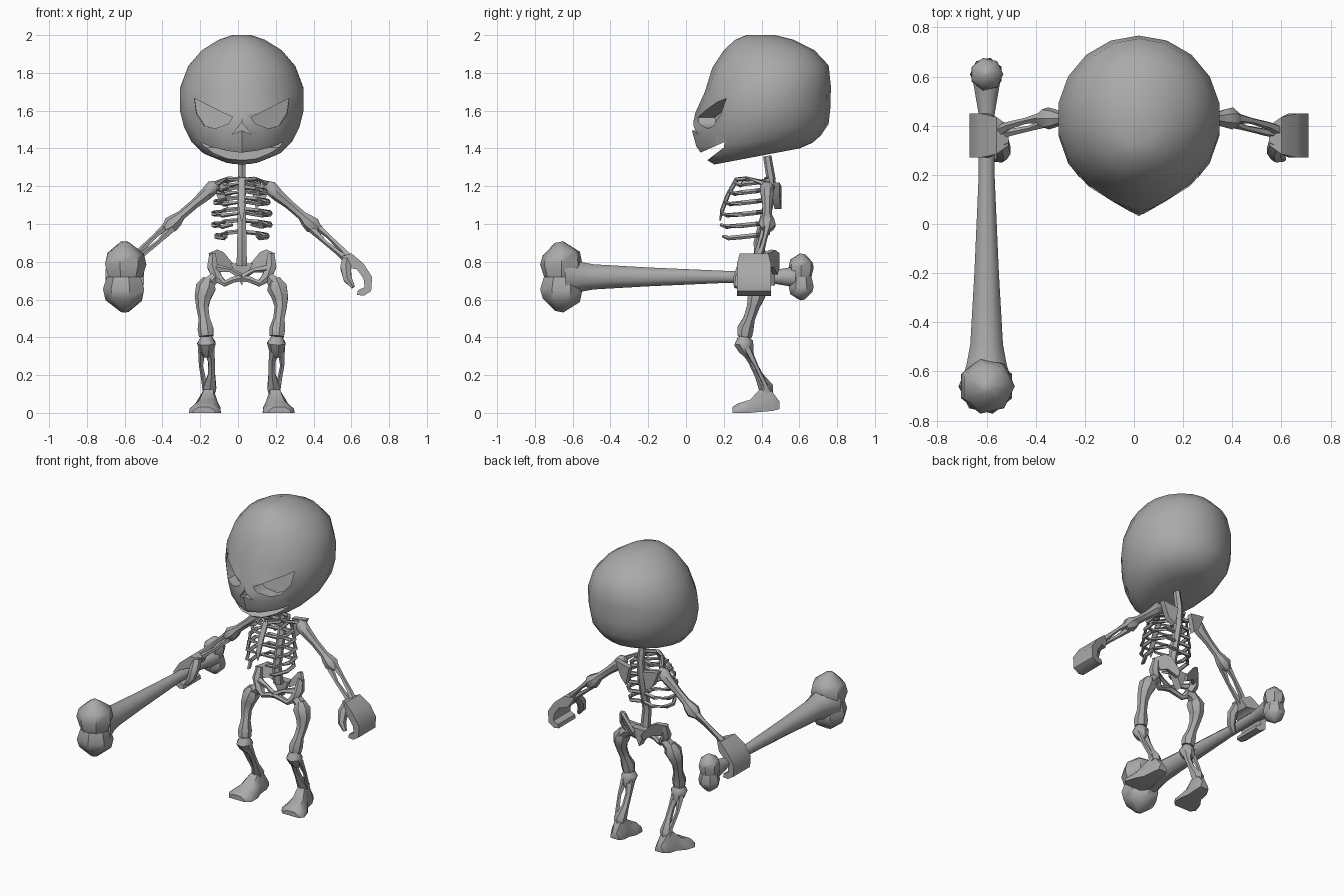
import bpy, bmesh, math
from mathutils import Vector

CX = 0.02  # body symmetry plane
bone = bpy.data.materials.new("bone_grey")
bone.diffuse_color = (0.4, 0.4, 0.4, 1)


def finish(name, bm, angle=45):
    bmesh.ops.recalc_face_normals(bm, faces=bm.faces)
    me = bpy.data.meshes.new(name)
    bm.to_mesh(me)
    bm.free()
    me.materials.append(bone)
    ob = bpy.data.objects.new(name, me)
    bpy.context.collection.objects.link(ob)
    bpy.ops.object.select_all(action='DESELECT')
    ob.select_set(True)
    bpy.context.view_layer.objects.active = ob
    bpy.ops.object.shade_smooth_by_angle(angle=math.radians(angle))
    return ob


def skin(bm, rings):
    """Join vertex rings into a closed surface."""
    vs = [[bm.verts.new(p) for p in r] for r in rings]
    n = len(vs[0])
    for a, b in zip(vs, vs[1:]):
        for i in range(n):
            j = (i + 1) % n
            bm.faces.new((a[i], a[j], b[j], b[i]))
    bm.faces.new(vs[0][::-1])
    bm.faces.new(vs[-1])


def tube(name, pts, sides=6, side=1, flat=1.0):
    """Bone along (x, y, z, radius) points; flat squeezes it front to back."""
    P = [Vector((CX + side * p[0], p[1], p[2])) for p in pts]
    rings = []
    for k, p in enumerate(P):
        t = (P[min(k + 1, len(P) - 1)] - P[max(k - 1, 0)]).normalized()
        ref = Vector((0, 1, 0)) if abs(t.y) < 0.8 else Vector((0, 0, 1))
        u = t.cross(ref).normalized()
        v = t.cross(u)
        r = pts[k][3]
        rings.append([p + u * r * math.cos(a) + v * r * flat * math.sin(a)
                      for a in (2 * math.pi * (i + 0.5) / sides for i in range(sides))])
    bm = bmesh.new()
    skin(bm, rings)
    return finish(name, bm)


def prism(name, front, back, side=1, angle=45):
    """Solid between two matching outlines."""
    bm = bmesh.new()
    skin(bm, [[(CX + side * x, y, z) for x, y, z in o] for o in (front, back)])
    return finish(name, bm, angle)


# Skull: rings of (front z, back z, front y, back y, half width)
SKULL = [(1.315, 1.40, 0.15, 0.60, 0.13), (1.345, 1.43, 0.10, 0.67, 0.215),
         (1.41, 1.47, 0.075, 0.715, 0.27), (1.50, 1.53, 0.07, 0.755, 0.31),
         (1.59, 1.62, 0.075, 0.765, 0.333), (1.70, 1.73, 0.10, 0.767, 0.333),
         (1.83, 1.84, 0.14, 0.755, 0.288), (1.92, 1.92, 0.20, 0.68, 0.215),
         (1.975, 1.975, 0.26, 0.57, 0.125), (2.0, 2.0, 0.32, 0.47, 0.05)]
rings = []
for zf, zb, yf, yb, w in SKULL:
    ring = []
    for i in range(18):
        a = 2 * math.pi * i / 18
        t = (1 - math.cos(a)) / 2
        nose = {1.41: 0.02, 1.50: 0.04, 1.59: 0.025}.get(zf, 0) if i == 0 else 0
        ring.append((CX + w * math.sin(a), yf + (yb - yf) * t - nose, zf + (zb - zf) * t))
    rings.append(ring)
bm = bmesh.new()
skin(bm, rings)
skull = finish("skull", bm)

# Cutters: grin wedge, nose hole, angry eye sockets
cutters = []
grin = [(0.205, 1.435), (0.07, 1.375), (-0.08, 1.305), (0.015, 1.225), (0.11, 1.335), (0.2, 1.405)]
cutters.append(prism("grin_cutter", [(-0.5, y, z) for y, z in grin], [(0.5, y, z) for y, z in grin]))
hole = [(0, 1.54), (0.05, 1.475), (0, 1.495), (-0.05, 1.475)]
cutters.append(prism("nose_cutter", [(x, -0.2, z) for x, z in hole], [(x, 0.085, z) for x, z in hole]))
eye = [(0.262, 1.665), (0.05, 1.565), (0.075, 1.53), (0.15, 1.505), (0.205, 1.52), (0.25, 1.585)]
for s in (-1, 1):
    cutters.append(prism("eye_cutter", [(x, -0.2, z) for x, z in eye],
                         [(x * 0.95, 0.475 - math.sqrt(0.335 ** 2 - x * x) + 0.01, z) for x, z in eye], s))
for c in cutters:
    m = skull.modifiers.new("cut", 'BOOLEAN')
    m.operation, m.solver, m.object = 'DIFFERENCE', 'EXACT', c
    bpy.context.view_layer.objects.active = skull
    bpy.ops.object.modifier_apply(modifier=m.name)
    bpy.data.objects.remove(c)
bpy.ops.object.select_all(action='DESELECT')
skull.select_set(True)
bpy.ops.object.shade_smooth_by_angle(angle=math.radians(38))

# Spine and breastbone
tube("spine", [(0, 0.43, 1.36, 0.022), (0, 0.45, 1.24, 0.024), (0, 0.44, 1.12, 0.027),
               (0, 0.41, 1.0, 0.027), (0, 0.385, 0.9, 0.028), (0, 0.40, 0.78, 0.032)])
tube("breastbone", [(0, 0.27, 1.24, 0.02), (0, 0.22, 1.15, 0.02), (0, 0.19, 1.07, 0.018),
                    (0, 0.18, 1.015, 0.004)], 6, 1, 0.6)

# Rib rows: (z, half width, front y, front end x)
RIBS = [(1.22, 0.09, 0.26, 0.01), (1.175, 0.125, 0.23, 0.01), (1.12, 0.14, 0.205, 0.01),
        (1.06, 0.15, 0.19, 0.02), (1.0, 0.15, 0.185, 0.05), (0.94, 0.135, 0.195, 0.08)]

# Hand outline in x, z
FINGERS = [(0.53, 0.83), (0.58, 0.845), (0.645, 0.79), (0.69, 0.72), (0.685, 0.645), (0.645, 0.62),
           (0.61, 0.625), (0.615, 0.65), (0.65, 0.665), (0.645, 0.71), (0.61, 0.76), (0.56, 0.77)]
# Foot sections: (y, height, half width, centre x, bottom z)
FOOT = [(0.245, 0.03, 0.06, 0.20, 0.0), (0.275, 0.05, 0.085, 0.195, 0.0), (0.34, 0.07, 0.075, 0.185, 0.0),
        (0.39, 0.125, 0.05, 0.175, 0.005), (0.455, 0.115, 0.045, 0.17, 0.01), (0.495, 0.06, 0.03, 0.165, 0.02)]

for s, tag in ((-1, "right"), (1, "left")):
    for k, (z, w, yf, xe) in enumerate(RIBS):
        tube(f"{tag}_rib_{k + 1}",
             [(0.01, 0.425, z + 0.02, 0.012), (w * 0.6, 0.435, z + 0.012, 0.013), (w, 0.37, z, 0.013),
              (w, 0.3, z - 0.008, 0.013), (w * 0.7, yf + 0.03, z - 0.015, 0.012), (xe, yf, z - 0.004, 0.008)], 5, s)
    # Shoulder girdle
    tube(f"{tag}_collarbone", [(0.01, 0.27, 1.235, 0.012), (0.07, 0.32, 1.24, 0.012),
                               (0.13, 0.42, 1.215, 0.016)], 5, s)
    blade = [(0.16, 0.46, 1.22), (0.05, 0.47, 1.20), (0.075, 0.47, 1.08), (0.12, 0.46, 1.12)]
    prism(f"{tag}_shoulder_blade", blade, [(x, y + 0.035, z) for x, y, z in blade], s)
    # Arm
    tube(f"{tag}_upper_arm", [(0.125, 0.43, 1.215, 0.018), (0.15, 0.43, 1.195, 0.04), (0.19, 0.43, 1.155, 0.035),
                              (0.25, 0.43, 1.105, 0.026), (0.32, 0.43, 1.045, 0.026), (0.345, 0.43, 1.02, 0.038),
                              (0.375, 0.43, 0.995, 0.046), (0.405, 0.425, 0.97, 0.025)], 7, s)
    tube(f"{tag}_forearm_upper", [(0.385, 0.435, 1.0, 0.024), (0.46, 0.42, 0.935, 0.013),
                                  (0.53, 0.40, 0.865, 0.017), (0.57, 0.38, 0.82, 0.024)], 5, s)
    tube(f"{tag}_forearm_lower", [(0.37, 0.415, 0.975, 0.022), (0.44, 0.39, 0.905, 0.012),
                                  (0.51, 0.375, 0.85, 0.015), (0.56, 0.37, 0.81, 0.022)], 5, s)
    # Hand curled around a grip
    prism(f"{tag}_hand", [(x, 0.27 + 0.05 * max(0, (0.6 - x) / 0.07), z) for x, z in FINGERS],
          [(x, 0.45 - 0.05 * max(0, (0.6 - x) / 0.07), z) for x, z in FINGERS], s)
    tube(f"{tag}_thumb", [(0.56, 0.34, 0.82, 0.03), (0.55, 0.30, 0.77, 0.032), (0.56, 0.275, 0.71, 0.026),
                          (0.59, 0.265, 0.665, 0.012)], 6, s)
    # Pelvis half: hip blade and lower loop
    wing = [(0.175, 0.40, 0.845), (0.13, 0.45, 0.865), (0.095, 0.47, 0.85), (0.03, 0.47, 0.77),
            (0.035, 0.46, 0.735), (0.10, 0.44, 0.775), (0.135, 0.41, 0.77)]
    prism(f"{tag}_hip_blade", wing, [(x, y + 0.025, z - 0.004) for x, y, z in wing], s)
    tube(f"{tag}_hip_loop", [(0.155, 0.42, 0.84, 0.02), (0.155, 0.40, 0.775, 0.032), (0.13, 0.385, 0.715, 0.03),
                             (0.09, 0.37, 0.685, 0.018), (0.045, 0.36, 0.705, 0.018), (0, 0.36, 0.715, 0.02)], 6, s)
    tube(f"{tag}_pubic_bar", [(0.0, 0.36, 0.72, 0.018), (0.06, 0.365, 0.755, 0.013), (0.13, 0.39, 0.765, 0.022)], 5, s)
    # Leg
    tube(f"{tag}_hip_joint", [(0.11, 0.39, 0.715, 0.022), (0.145, 0.39, 0.715, 0.034),
                              (0.185, 0.385, 0.675, 0.04), (0.20, 0.38, 0.64, 0.03)], 6, s)
    tube(f"{tag}_thigh", [(0.175, 0.385, 0.71, 0.03), (0.188, 0.38, 0.665, 0.056), (0.205, 0.37, 0.61, 0.045),
                          (0.207, 0.355, 0.56, 0.034), (0.198, 0.335, 0.50, 0.031), (0.19, 0.315, 0.445, 0.044),
                          (0.187, 0.31, 0.405, 0.04)], 7, s)
    tube(f"{tag}_knee", [(0.187, 0.305, 0.405, 0.03), (0.185, 0.305, 0.37, 0.052), (0.185, 0.32, 0.335, 0.042),
                         (0.185, 0.335, 0.30, 0.022)], 7, s)
    tube(f"{tag}_shin", [(0.175, 0.315, 0.35, 0.034), (0.16, 0.35, 0.27, 0.02), (0.16, 0.385, 0.20, 0.022),
                         (0.17, 0.425, 0.13, 0.04), (0.17, 0.43, 0.10, 0.03)], 6, s)
    tube(f"{tag}_calf_bone", [(0.21, 0.325, 0.34, 0.022), (0.215, 0.37, 0.25, 0.012),
                              (0.2, 0.41, 0.17, 0.014), (0.185, 0.435, 0.11, 0.022)], 5, s)
    bm = bmesh.new()
    skin(bm, [[(CX + s * (x + a * w), y, b + c * (h - b)) for a, c in
               ((-1, 0), (1, 0), (0.95, 0.45), (0.5, 1), (-0.5, 1), (-0.95, 0.45))] for y, h, w, x, b in FOOT])
    finish(f"{tag}_foot", bm)

# Tailbone wedge
tail = [(-0.06, 0.42, 0.79), (0.06, 0.42, 0.79), (0.0, 0.42, 0.675)]
prism("tailbone", tail, [(x * 0.8, y + 0.05, z) for x, y, z in tail])

# Bone club: shaft and two-lobed ends
gx = -0.62
tube("club_shaft", [(gx, -0.64, 0.72, 0.11), (gx, -0.57, 0.72, 0.088), (gx, -0.49, 0.72, 0.072),
                    (gx, -0.2, 0.72, 0.054), (gx, 0.2, 0.72, 0.035), (gx, 0.44, 0.72, 0.034),
                    (gx, 0.5, 0.72, 0.045), (gx, 0.58, 0.72, 0.06)], 8)
for end, y, d, r, f in (("front", -0.66, 0.083, 0.115, -1), ("rear", 0.61, 0.062, 0.068, 1)):
    for s, tag in ((1, "top"), (-1, "bottom")):
        z = 0.72 + s * d
        tube(f"club_{end}_{tag}_lobe", [(gx, y, z - s * d * 1.0, r * 0.82), (gx, y, z - s * r * 0.15, r),
                                        (gx, y, z + s * r * 0.35, r * 0.88),
                                        (gx, y + f * r * 0.1, z + s * r * 0.88, r * 0.2)], 7)
